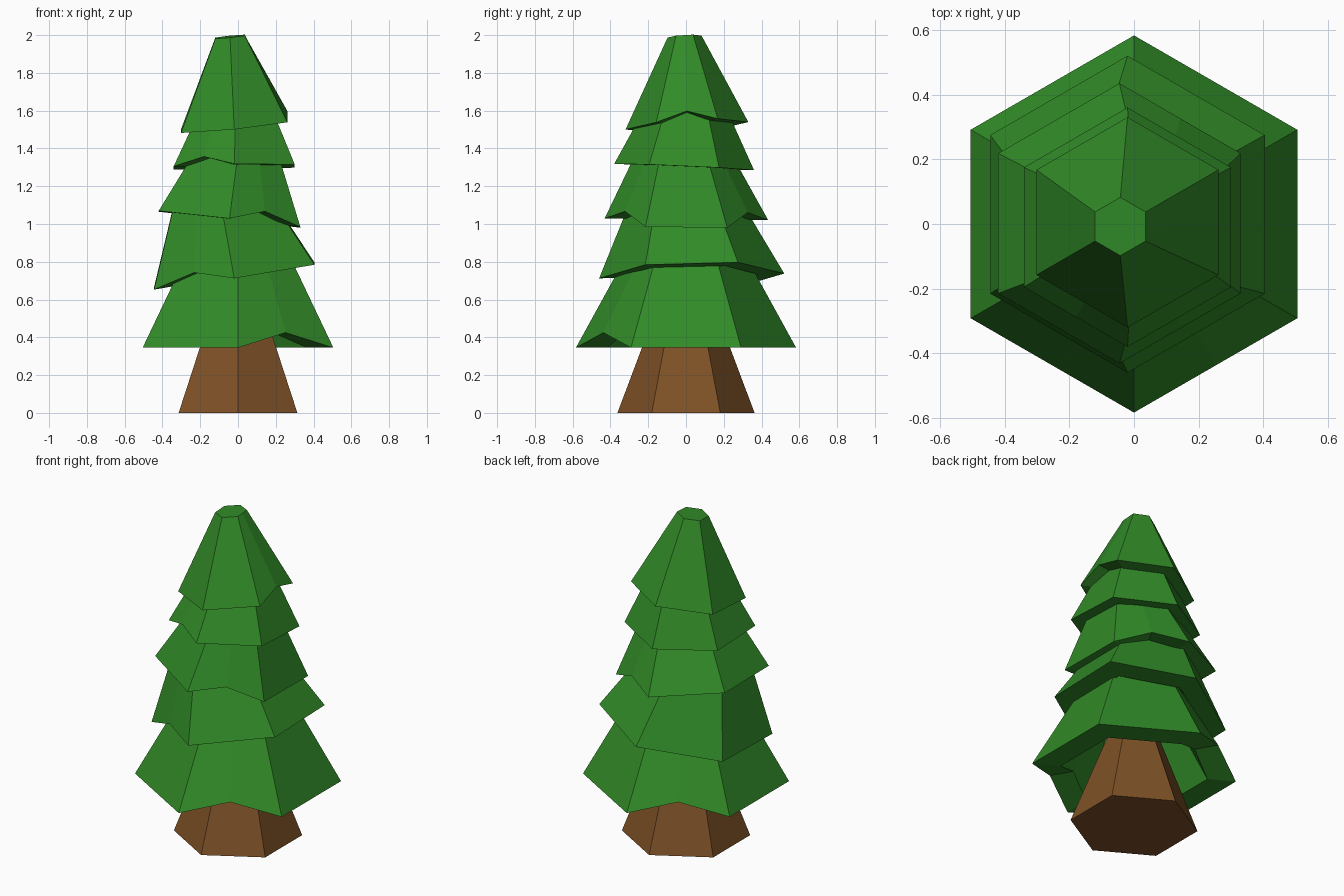
import bpy
import bmesh
from math import cos, sin, radians

cube = bpy.data.objects.get("Cube")
if cube:
    bpy.data.objects.remove(cube, do_unlink=True)


def make_material(name, colour):
    mat = bpy.data.materials.new(name)
    mat.use_nodes = True
    mat.diffuse_color = (*colour, 1)
    mat.node_tree.nodes["Principled BSDF"].inputs["Base Color"].default_value = (*colour, 1)
    return mat


GREEN = make_material("leaf green", (0.031, 0.258, 0.021))
BROWN = make_material("bark brown", (0.21, 0.083, 0.02))


def finish(bm, name, mat):
    bmesh.ops.recalc_face_normals(bm, faces=bm.faces)
    mesh = bpy.data.meshes.new(name)
    bm.to_mesh(mesh)
    bm.free()
    mesh.materials.append(mat)
    bpy.context.collection.objects.link(bpy.data.objects.new(name, mesh))


def hex_ring(bm, centre, radius, tilt, notches=(), lift=0.0):
    """Hexagon with edge midpoints, on a tilted plane; notched midpoints are lifted."""
    ring = []
    for angle in range(0, 360, 30):
        corner = angle % 60 == 30
        r = radius if corner else radius * cos(radians(30))
        dx, dy = r * cos(radians(angle)), r * sin(radians(angle))
        z = centre[2] + dx * tilt[0] + dy * tilt[1]
        if angle in notches:
            z += lift
        ring.append(bm.verts.new((centre[0] + dx, centre[1] + dy, z)))
    return ring


def bridge(bm, a, b):
    for i in range(len(a)):
        j = (i + 1) % len(a)
        bm.faces.new((a[i], a[j], b[j], b[i]))


def tier(name, centre, radius, height, top_radius, tilt, lean, notches, lift):
    """Hollow tilted skirt of branches with a thick rim."""
    def along(t):
        rise = height * t
        return (centre[0] + lean[0] * rise, centre[1] + lean[1] * rise, centre[2] + rise)

    bm = bmesh.new()
    top = hex_ring(bm, along(1), top_radius, tilt)
    outer = hex_ring(bm, centre, radius, tilt, notches, lift)
    inner = hex_ring(bm, centre, radius * 0.72, tilt, notches, lift)
    ceiling = hex_ring(bm, along(0.75), top_radius * 0.75, tilt)
    bm.faces.new(top)
    bridge(bm, top, outer)
    bridge(bm, outer, inner)
    bridge(bm, inner, ceiling)
    bm.faces.new(ceiling)
    finish(bm, name, GREEN)


# Tapered trunk
bm = bmesh.new()
base = hex_ring(bm, (0, 0, 0), 0.363, (0, 0))[1::2]
tip = hex_ring(bm, (0, 0, 0.74), 0.085, (0, 0))[1::2]
bmesh.ops.delete(bm, geom=[v for v in bm.verts if v not in base + tip], context='VERTS')
bridge(bm, base, tip)
bm.faces.new(base)
bm.faces.new(tip)
finish(bm, "trunk", BROWN)

# Branch tiers, bottom to top
tier("lowest_branches", (0, 0, 0.345), 0.583, 0.56, 0.275, (0, 0), (0, 0), (300, 120), 0.08)
tier("lower_branches", (-0.02, 0.03, 0.725), 0.49, 0.48, 0.25, (0.155, 0.026), (-0.18, -0.09), (240,), 0.06)
tier("middle_branches", (-0.045, 0.002, 1.025), 0.433, 0.43, 0.21, (-0.113, -0.01), (0.13, -0.04), (300, 60), 0.06)
tier("upper_branches", (-0.02, -0.01, 1.302), 0.37, 0.38, 0.18, (0.015, -0.045), (0.03, 0.04), (240,), 0.045)
tier("treetop", (-0.02, 0.005, 1.52), 0.325, 0.472, 0.09, (0.1, 0.06), (-0.047, -0.027), (0,), 0.05)
